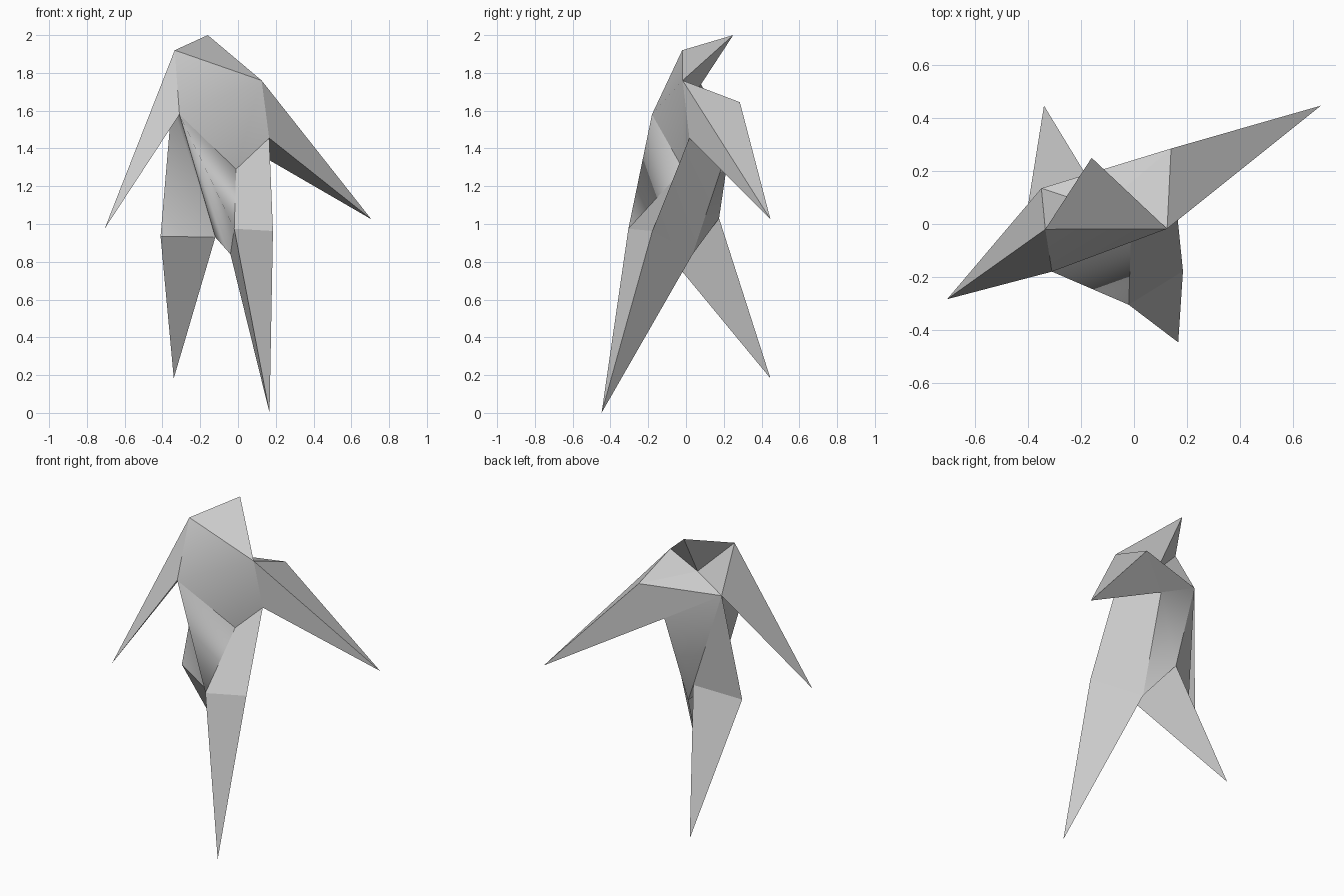
import bpy, bmesh
from mathutils import Vector

if "Cube" in bpy.data.objects:
    bpy.data.objects.remove(bpy.data.objects["Cube"])

# Fold points shared by the parts of the folded-paper figure
P = {
    # head and shoulders
    "A": (-0.335, -0.02, 1.92), "B": (-0.16, 0.25, 2.0), "C": (0.125, -0.018, 1.76),
    "D": (-0.125, 0.06, 1.71),
    # arms: left tip, front armpit, back shoulder; right tip, shoulder, armpit, back
    "E": (-0.706, -0.284, 0.975), "F": (-0.31, -0.18, 1.58), "G": (-0.35, 0.135, 1.64),
    "H": (0.706, 0.447, 1.025), "I": (0.14, 0.285, 1.645), "J": (0.165, 0.018, 1.455),
    "K": (-0.01, 0.236, 1.44),
    # waist, right leg
    "M": (-0.01, -0.015, 1.29), "N": (-0.02, -0.305, 0.975), "O": (0.185, -0.178, 0.963),
    "R": (0.167, -0.447, 0.0), "S": (-0.04, 0.035, 0.84),
    # left leg
    "T": (-0.175, 0.175, 1.03), "U": (-0.41, 0.01, 0.935), "V": (-0.12, -0.17, 0.93),
    "L": (-0.34, 0.447, 0.183),
}


def folded_part(name, panels):
    """Open paper shell. Words are panels; '+' joins triangles of one bent, smooth panel."""
    bm = bmesh.new()
    verts, panel_of = {}, {}
    for i, panel in enumerate(panels.split()):
        for f in panel.split("+"):
            for k in f:
                if k not in verts:
                    verts[k] = bm.verts.new(P[k])
            face = bm.faces.new([verts[k] for k in f])
            face.smooth = True
            panel_of[face] = i
    bmesh.ops.recalc_face_normals(bm, faces=bm.faces)
    # turn the shell outward
    mid = sum((v.co for v in bm.verts), Vector()) / len(bm.verts)
    if sum(f.calc_area() * f.normal.dot(f.calc_center_median() - mid) for f in bm.faces) < 0:
        bmesh.ops.reverse_faces(bm, faces=bm.faces)
    # sharp folds between panels, soft bends inside them
    for e in bm.edges:
        e.smooth = len({panel_of[f] for f in e.link_faces}) == 1
    me = bpy.data.meshes.new(name)
    bm.to_mesh(me)
    bm.free()
    bpy.context.collection.objects.link(bpy.data.objects.new(name, me))


# Pointed head
folded_part("head", "ACB BCD ABD")

# Torso: shoulders, chest, twisted waist, right hip and side, back, left hip
folded_part("torso", "CID DIG DGA IGK "
                     "ACF+CMF+CJM "
                     "FMN+FNS+FSV MJON VST "
                     "JKS+JSO GKT+KST "
                     "GTU FGV+GUV")

# Arms
folded_part("left_arm", "AGE AFE FGE")
folded_part("right_arm", "CIH CJH IKH JKH")

# Legs
folded_part("right_leg", "NOR OSR NSR")
folded_part("left_leg", "UVL VTL UTL")
